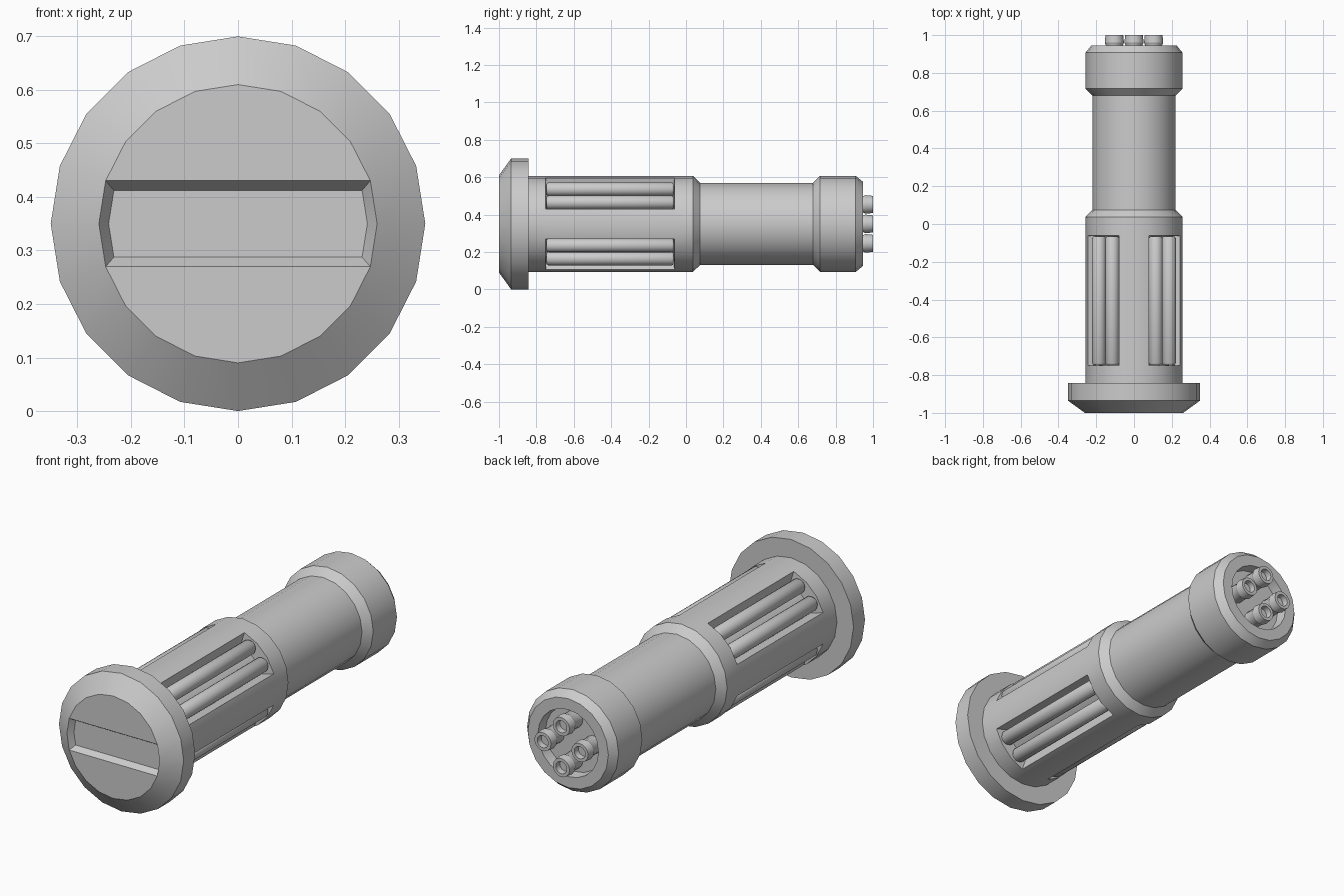
import bpy, bmesh, math
from mathutils import Vector

if "Cube" in bpy.data.objects:
    bpy.data.objects.remove(bpy.data.objects["Cube"])

CZ = 0.35  # height of the long axis


def lathe(bm, profile, segs, cx=0.0, cz=0.0):
    """Revolve (radius, y) points around the y axis; returns vertex rings and face rows."""
    rings = []
    for r, y in profile:
        rings.append([bm.verts.new((cx + r * math.cos(2 * math.pi * i / segs), y,
                                    cz + r * math.sin(2 * math.pi * i / segs)))
                      for i in range(segs)])
    rows = []
    for a, b in zip(rings, rings[1:]):
        rows.append([bm.faces.new((a[i], a[(i + 1) % segs], b[(i + 1) % segs], b[i]))
                     for i in range(segs)])
    return rings, rows


def finish(name, bm, angle=30):
    bmesh.ops.recalc_face_normals(bm, faces=bm.faces)
    me = bpy.data.meshes.new(name)
    bm.to_mesh(me)
    bm.free()
    ob = bpy.data.objects.new(name, me)
    ob.location.z = CZ
    bpy.context.collection.objects.link(ob)
    bpy.ops.object.select_all(action='DESELECT')
    bpy.context.view_layer.objects.active = ob
    ob.select_set(True)
    bpy.ops.object.shade_smooth_by_angle(angle=math.radians(angle))
    return ob


# Main body: flange, grip, neck, collar and rear socket in one revolved shell
profile = [(0.26, -1.0), (0.35, -0.935), (0.35, -0.843), (0.257, -0.843),
           (0.257, -0.75), (0.257, -0.062), (0.257, 0.037), (0.22, 0.075),
           (0.22, 0.68), (0.257, 0.717), (0.257, 0.907), (0.226, 0.945),
           (0.17, 0.945), (0.165, 0.89)]
bm = bmesh.new()
rings, rows = lathe(bm, profile, 20)
bm.faces.new(rings[-1])

# Front face split into two segments and a central slot
f = rings[0]
bm.faces.new(f[1:10])
bm.faces.new(f[11:20])
slot = bm.faces.new((f[9], f[10], f[11], f[19], f[0], f[1]))
bmesh.ops.recalc_face_normals(bm, faces=bm.faces)
bmesh.ops.inset_region(bm, faces=[slot], thickness=0.018, use_even_offset=True)
for v in slot.verts:
    v.co.y += 0.03

# Four recessed windows in the grip, three facets wide each
for q in range(4):
    win = [rows[4][q * 5 + k] for k in (1, 2, 3)]
    bmesh.ops.inset_region(bm, faces=win, thickness=0.005, use_even_offset=True)
    for v in {v for face in win for v in face.verts}:
        radial = Vector((v.co.x, 0, v.co.z)).normalized() * 0.19
        v.co.x, v.co.z = radial.x, radial.z
finish("body", bm)

# Pairs of rods inside the windows
bm = bmesh.new()
for q in range(4):
    for off in (-13.2, 13.2):
        a = math.radians(45 + 90 * q + off)
        ends, _ = lathe(bm, [(0.031, -0.745), (0.037, -0.735), (0.037, -0.077), (0.031, -0.067)],
                        16, 0.218 * math.cos(a), 0.218 * math.sin(a))
        bm.faces.new(ends[0])
        bm.faces.new(ends[-1])
finish("grip_rods", bm, 40)

# Four flared nozzles in the rear socket
bm = bmesh.new()
for q in range(4):
    a = math.radians(90 * q)
    ends, _ = lathe(bm, [(0.044, 0.885), (0.044, 0.945), (0.051, 0.96), (0.047, 1.0),
                         (0.031, 1.0), (0.029, 0.97)],
                    14, 0.104 * math.cos(a), 0.104 * math.sin(a))
    bm.faces.new(ends[-1])
finish("rear_nozzles", bm)
